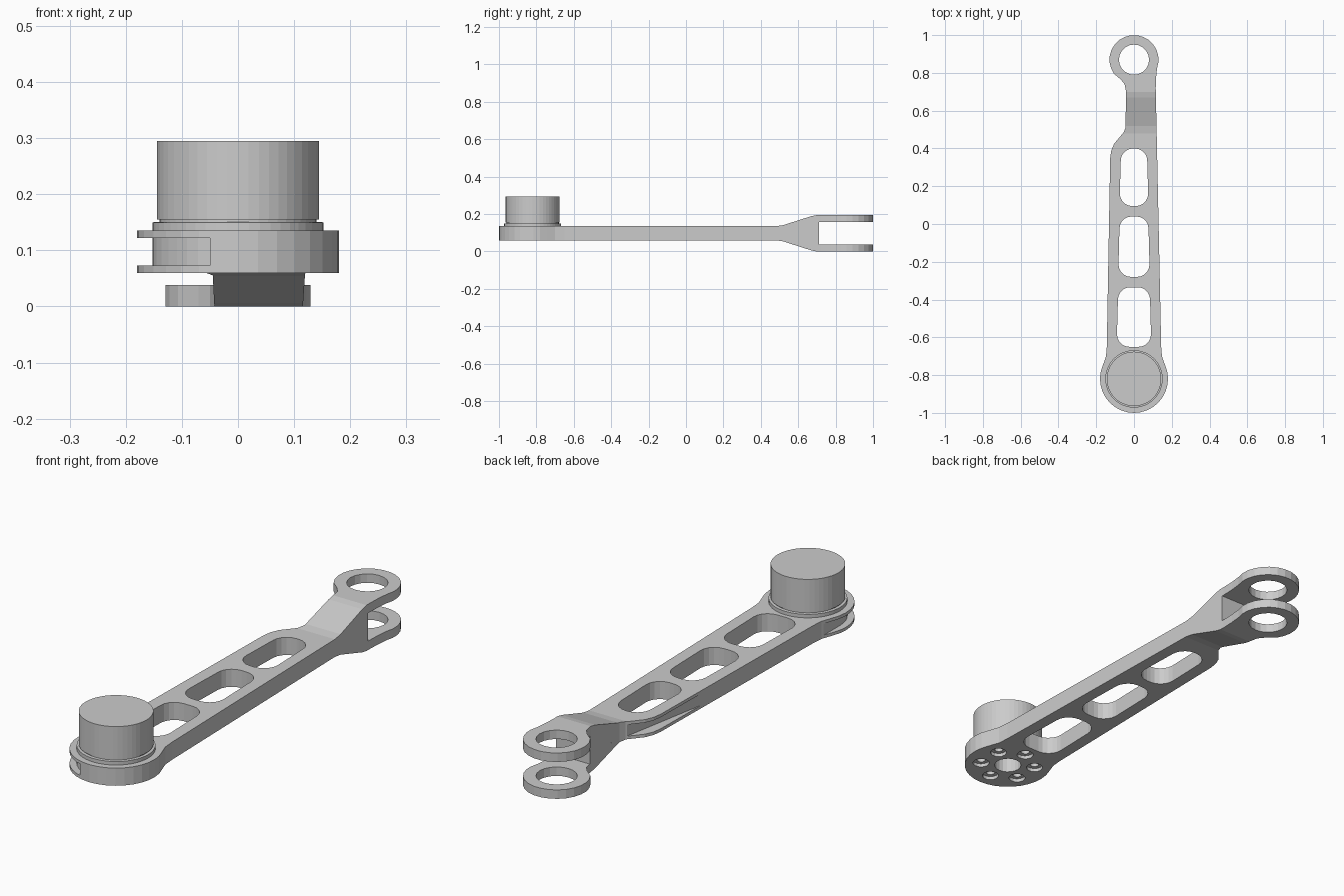
import bpy, bmesh
from math import sin, cos, pi, radians

if "Cube" in bpy.data.objects:
    bpy.data.objects.remove(bpy.data.objects["Cube"])

BASE, RING = -0.82, 0.87      # y of the hub and fork-ring centres


def arc(cx, cy, r, a0, a1, n):
    """n+1 points along an arc, angles in degrees"""
    return [(cx + r * cos(radians(a0 + (a1 - a0) * i / n)),
             cy + r * sin(radians(a0 + (a1 - a0) * i / n))) for i in range(n + 1)]


def circle(cx, cy, r, n):
    return arc(cx, cy, r, 0, 360, n)[:-1]


def to_object(name, bm):
    bmesh.ops.recalc_face_normals(bm, faces=bm.faces)
    me = bpy.data.meshes.new(name)
    bm.to_mesh(me)
    bm.free()
    ob = bpy.data.objects.new(name, me)
    bpy.context.collection.objects.link(ob)
    return ob


def prism(name, pts, lo, hi, axis='Z'):
    """closed prism of a 2D outline along Z (points are x, y) or X (points are y, z)"""
    bm = bmesh.new()
    put = (lambda p, h: (p[0], p[1], h)) if axis == 'Z' else (lambda p, h: (h, p[0], p[1]))
    a = [bm.verts.new(put(p, lo)) for p in pts]
    b = [bm.verts.new(put(p, hi)) for p in pts]
    bm.faces.new(a[::-1])
    bm.faces.new(b)
    for i in range(len(pts)):
        j = (i + 1) % len(pts)
        bm.faces.new((a[i], a[j], b[j], b[i]))
    return to_object(name, bm)


def boolean(ob, cutter, op='DIFFERENCE'):
    """apply a boolean and discard its cutter"""
    cutter.hide_render = True
    mod = ob.modifiers.new('cut', 'BOOLEAN')
    mod.operation, mod.solver, mod.object = op, 'EXACT', cutter
    bpy.context.view_layer.objects.active = ob
    bpy.context.view_layer.update()
    bpy.ops.object.modifier_apply(modifier=mod.name)
    if not ob.data.polygons:
        raise RuntimeError('empty after ' + cutter.name)
    bpy.data.objects.remove(cutter)


# arm: plan outline, with hub at one end and offset fork at the other
outline = (arc(0, BASE, 0.18, 156, 384, 20)
           + [(0.148, -0.70), (0.144, -0.65), (0.115, 0.72), (0.117, 0.775)]
           + arc(0, RING, 0.13, -20, 215, 16)
           + [(-0.07, 0.765), (-0.05, 0.74), (-0.042, 0.70), (-0.045, 0.51),
              (-0.055, 0.485), (-0.105, 0.425), (-0.12, 0.39), (-0.126, 0.35),
              (-0.144, -0.65), (-0.148, -0.70)])
arm = prism('arm', outline, -0.1, 0.3)

# side profile flares from the flat bar to the full fork height
upper = [(1.1, 0.195), (0.70, 0.195), (0.67, 0.189), (0.52, 0.141), (0.48, 0.135), (-1.1, 0.135)]
lower = [(y, 0.195 - z) for y, z in reversed(upper)]
boolean(arm, prism('side_profile', upper + lower, -0.4, 0.4, 'X'), 'INTERSECT')

# fork gap and pivot hole
boolean(arm, prism('fork_gap', [(0.71, 0.038), (1.2, 0.038), (1.2, 0.157), (0.71, 0.157)],
                   -0.4, 0.4, 'X'))
boolean(arm, prism('pivot_hole', circle(0, RING, 0.08, 20), -0.1, 0.3))

# three rounded lightening slots
for y0, y1, w in ((-0.65, -0.335, 0.088), (-0.28, 0.04, 0.080), (0.095, 0.40, 0.073)):
    r, k = 0.065, w - 0.065
    slot = []
    for cx, cy, a, d in ((k, y1 - r, 0, -0.003), (-k, y1 - r, 90, 0.003),
                         (-k, y0 + r, 180, -0.002), (k, y0 + r, 270, 0.002)):
        slot += arc(cx + d, cy, r, a, a + 90, 5)
    boolean(arm, prism('slot', slot, -0.1, 0.3))

# cable grooves on the left edge: round the hub and at the shoulder
hub_groove = ([(-0.151, -0.6)] + arc(0, BASE, 0.152, 180, 250.8, 8)
              + [(-0.05, -1.1), (-0.3, -1.1), (-0.3, -0.6)])
shoulder_groove = [(-0.135, 0.06), (-0.042, 0.57), (-0.3, 0.57), (-0.3, 0.06)]
for g in (hub_groove, shoulder_groove):
    boolean(arm, prism('groove', g, 0.073, 0.122))

# hub underside: centre hole and six counterbored screw holes
boolean(arm, prism('centre_hole', circle(0, BASE, 0.055, 20), 0.0, 0.2))
for i in range(6):
    a = radians(30 + 60 * i)
    x, y = 0.113 * cos(a), BASE + 0.113 * sin(a)
    boolean(arm, prism('counterbore', circle(x, y, 0.034, 14), 0.0, 0.075))
    boolean(arm, prism('screw_hole', circle(x, y, 0.018, 12), 0.05, 0.2))

# motor: turned flange, narrow gap and drum
bm = bmesh.new()
profile = [(0, 0.135), (0.152, 0.135), (0.152, 0.15), (0.14, 0.151),
           (0.14, 0.155), (0.144, 0.155), (0.144, 0.295), (0, 0.295)]
vs = [bm.verts.new((r, 0, z)) for r, z in profile]
edges = [bm.edges.new(e) for e in zip(vs, vs[1:])]
bmesh.ops.spin(bm, geom=vs + edges, axis=(0, 0, 1), cent=(0, 0, 0),
               steps=48, angle=2 * pi, use_duplicate=False)
bmesh.ops.remove_doubles(bm, verts=bm.verts, dist=1e-4)
motor = to_object('motor', bm)
motor.location.y = BASE
